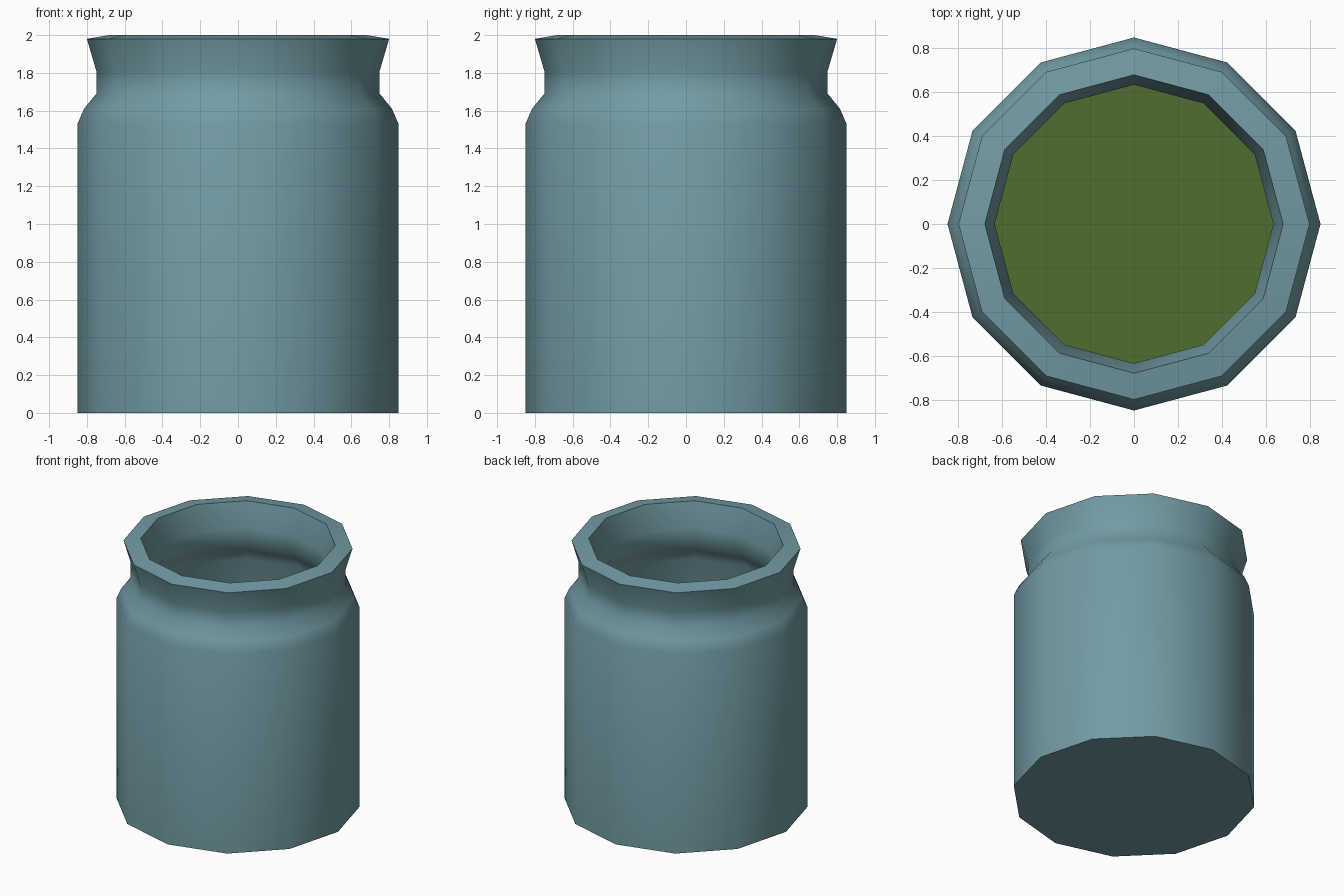
import bpy, bmesh, math

if "Cube" in bpy.data.objects:
    bpy.data.objects.remove(bpy.data.objects["Cube"])

SIDES = 12


def material(name, color):
    m = bpy.data.materials.new(name)
    m.diffuse_color = color
    m.use_nodes = True
    m.node_tree.nodes["Principled BSDF"].inputs["Base Color"].default_value = m.diffuse_color
    return m


def lathe(name, profile, mat):
    """Revolve (radius, z) points; radius 0 closes the shape on the axis."""
    bm = bmesh.new()
    rings = []
    for r, z in profile:
        if r == 0:
            rings.append([bm.verts.new((0, 0, z))] * SIDES)
        else:
            rings.append([bm.verts.new((r * math.cos(2 * math.pi * i / SIDES),
                                        r * math.sin(2 * math.pi * i / SIDES), z))
                          for i in range(SIDES)])
    for a, b in zip(rings, rings[1:]):
        for i in range(SIDES):
            j = (i + 1) % SIDES
            bm.faces.new(list(dict.fromkeys((a[i], a[j], b[j], b[i]))))
    bmesh.ops.recalc_face_normals(bm, faces=bm.faces)
    mesh = bpy.data.meshes.new(name)
    bm.to_mesh(mesh)
    bm.free()
    mesh.materials.append(mat)
    ob = bpy.data.objects.new(name, mesh)
    bpy.context.collection.objects.link(ob)
    bpy.ops.object.select_all(action='DESELECT')
    ob.select_set(True)
    bpy.context.view_layer.objects.active = ob
    bpy.ops.object.shade_smooth_by_angle(angle=math.radians(50))
    return ob


teal = material("teal_glaze", (0.17, 0.33, 0.37, 1))
green = material("green_contents", (0.08, 0.15, 0.03, 1))

# Jar: base, outer wall, shoulder, neck, flared lip, then the inside down to the floor
lathe("jar", [
    (0, 0), (0.85, 0), (0.85, 1.53), (0.815, 1.61), (0.75, 1.69),
    (0.75, 1.81), (0.80, 1.98), (0.68, 2.0),
    (0.635, 1.81), (0.635, 1.69), (0.69, 1.61), (0.73, 1.53),
    (0.73, 0.12), (0, 0.12)], teal)

# Contents filling the bottom of the jar
lathe("contents", [(0, 0.13), (0.74, 0.13), (0.74, 0.23), (0, 0.23)], green)
